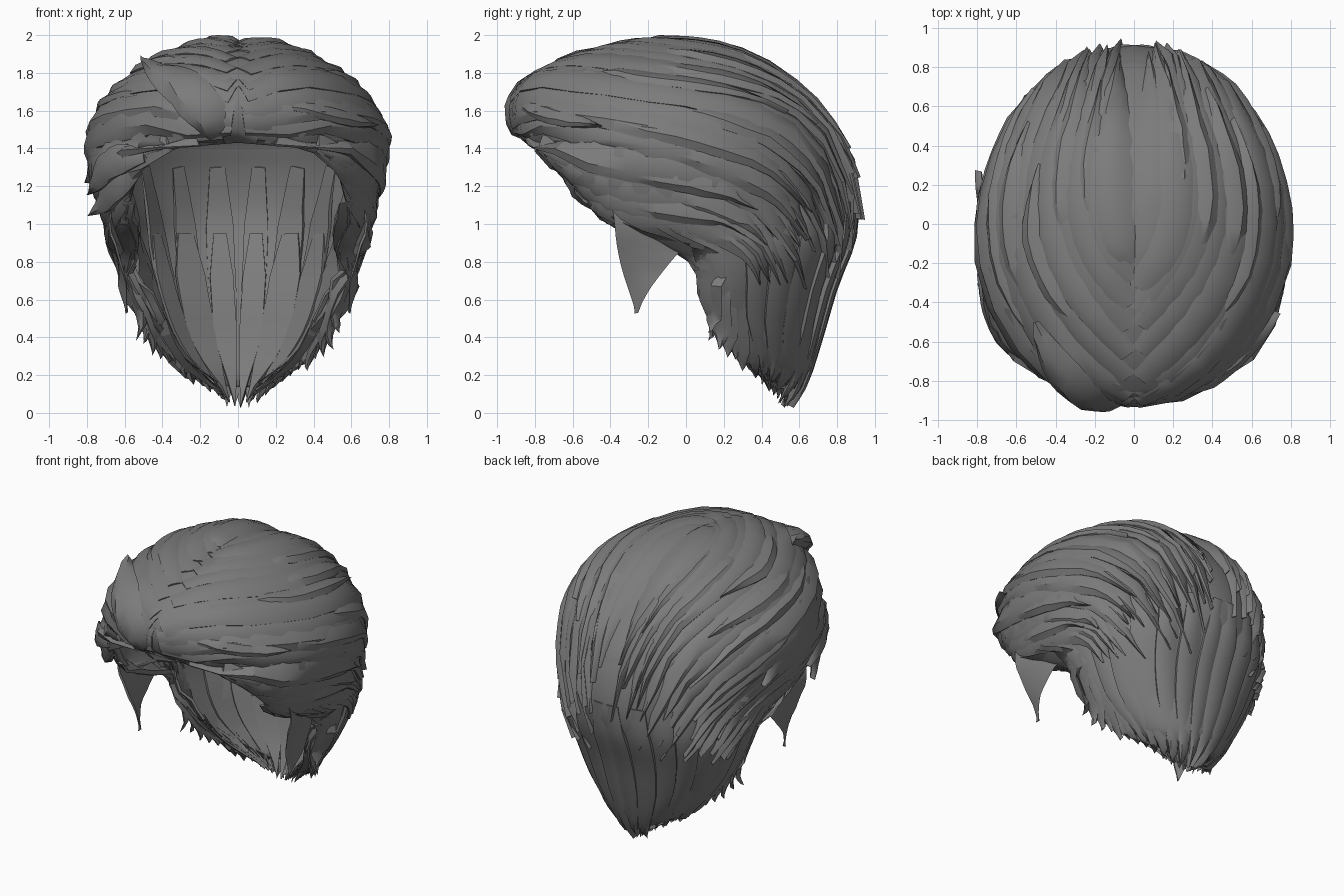
import bpy, bmesh, math, random
from mathutils import Vector
from mathutils.bvhtree import BVHTree

if "Cube" in bpy.data.objects:
    bpy.data.objects.remove(bpy.data.objects["Cube"])

random.seed(11)
grey = bpy.data.materials.new("dark_grey_hair")
grey.diffuse_color = (0.2, 0.2, 0.2, 1)
grey.use_nodes = True
grey.node_tree.nodes["Principled BSDF"].inputs["Base Color"].default_value = grey.diffuse_color

# Horizontal sections: z, front edge x, front edge y, half width, y of widest point, back y
ROWS = [
    (1.967, 0, -.15, .05, -.05, .06), (1.935, 0, -.45, .22, -.1, .2), (1.87, 0, -.67, .40, -.1, .37),
    (1.78, 0, -.85, .54, -.1, .51), (1.69, 0, -.92, .64, -.1, .61), (1.6, 0, -.935, .72, -.1, .70),
    (1.5, 0, -.915, .765, -.1, .77), (1.43, 0, -.85, .77, -.08, .82), (1.405, .3, -.81, .77, -.08, .83),
    (1.36, .45, -.75, .765, -.06, .85), (1.3, .52, -.68, .755, -.05, .875), (1.2, .55, -.58, .73, 0, .90),
    (1.1, .58, -.5, .7, 0, .915), (1.0, .58, -.42, .67, .05, .91), (.9, .61, .08, .65, .25, .87),
    (.75, .59, .12, .61, .25, .81), (.6, .53, .15, .55, .25, .755), (.4, .42, .24, .44, .32, .715),
    (.25, .29, .38, .31, .43, .675), (.13, .12, .50, .13, .53, .61)]


def section(row, u):
    """Point on a section, u = 0 at the front edge, 1 at the back middle."""
    z, xe, ye, w, ym, yb = row
    if u < .5:
        t = u * math.pi
        return Vector((xe + (w - xe) * math.sin(t), ym - (ym - ye) * math.cos(t), z))
    t = (u - .5) * math.pi
    return Vector((w * math.cos(t), ym + (yb - ym) * math.sin(t), z))


def at_height(z, u):
    for a, b in zip(ROWS, ROWS[1:]):
        if b[0] <= z <= a[0]:
            f = (a[0] - z) / (a[0] - b[0])
            return section(a, u).lerp(section(b, u), f)
    p = section(ROWS[-1], u)
    return Vector((p.x * .8, p.y - .03, z))


def finish(bm, name, angle=35):
    bmesh.ops.recalc_face_normals(bm, faces=bm.faces)
    me = bpy.data.meshes.new(name)
    bm.to_mesh(me)
    bm.free()
    me.materials.append(grey)
    ob = bpy.data.objects.new(name, me)
    bpy.context.collection.objects.link(ob)
    bpy.context.view_layer.objects.active = ob
    ob.select_set(True)
    bpy.ops.object.shade_smooth_by_angle(angle=math.radians(angle))
    ob.select_set(False)
    return ob


# Hollow under-layer, open at the face and neck
N = 16
bm = bmesh.new()
grid = []
for row in ROWS:
    right = [section(row, i / N) for i in range(N + 1)]
    left = [Vector((-p.x, p.y, p.z)) for p in reversed(right[:-1])]
    grid.append([bm.verts.new(p) for p in right + left])
for a, b in zip(grid, grid[1:]):
    for i in range(2 * N):
        bm.faces.new((a[i], a[i + 1], b[i + 1], b[i]))
bm.faces.new(grid[0][:-1])
bmesh.ops.remove_doubles(bm, verts=bm.verts, dist=.0005)
bmesh.ops.recalc_face_normals(bm, faces=bm.faces)
tree = BVHTree.FromBMesh(bm)
shell = finish(bm, "under_layer")
mod = shell.modifiers.new("thickness", 'SOLIDIFY')
mod.thickness = .04
mod.offset = -1


def nearest(p):
    q, n, _, _ = tree.find_nearest(p)
    if n.dot(p - Vector((0, .1, min(p.z, 1.2)))) < 0:
        n = -n
    return q, n


def spline(pts, t):
    """Catmull-Rom point, t from 0 to 1."""
    f = min(t, .9999) * (len(pts) - 1)
    i = int(f)
    f -= i
    b, c = pts[i], pts[i + 1]
    a = pts[i - 1] if i else b * 2 - c
    d = pts[i + 2] if i + 2 < len(pts) else c * 2 - b
    return .5 * (2 * b + (c - a) * f + (2 * a - 5 * b + 4 * c - d) * f * f + (3 * b - a - 3 * c + d) * f ** 3)


# Lock section: a stepped edge on one side so that locks overlap like shingles
PROFILE = [(-1, -.6), (-1, .6), (-.5, 1), (.3, .6), (1, -.4)]


def taper(t):
    return (.55 + .45 * min(1, t / .25)) * (1 if t < .55 else max(.03, 1 - ((t - .55) / .45) ** 1.3))


def lock(bm, pts, width, thick, side=1, free=False, lift=0, rings=13, shape=taper):
    pts = [Vector(p) for p in pts]
    last = None
    for k in range(rings):
        t = k / (rings - 1)
        p = spline(pts, t)
        tangent = (spline(pts, min(1, t + .04)) - spline(pts, max(0, t - .04))).normalized()
        n = nearest(p)[1]
        across = n.cross(tangent).normalized() * side
        swell = min(1, .3 + t * 5) * (1 if t < .8 else 1.8 - t)
        ring = []
        for a, h in PROFILE:
            v = p + across * (a * width * shape(t))
            m = n
            if not free:
                v, m = nearest(v)
            ring.append(bm.verts.new(v + m * (h * thick * swell + lift * t)))
        if last:
            for i in range(5):
                j = (i + 1) % 5
                bm.faces.new((last[i], last[j], ring[j], ring[i]))
        else:
            bm.faces.new(ring)
        last = ring
    bm.faces.new(last)


# Flow of the swept hair from the lower side edge up to the crown
KEYS = [
    [(.62, -.56, 1.16), (.7, -.3, 1.07), (.72, 0, 1.03), (.71, .2, .98), (.68, .35, .85), (.62, .42, .62)],
    [(.45, -.78, 1.4), (.72, -.45, 1.24), (.78, -.1, 1.18), (.76, .2, 1.12), (.68, .42, .95), (.58, .56, .66)],
    [(.04, -.92, 1.47), (.56, -.7, 1.52), (.77, -.2, 1.42), (.75, .2, 1.32), (.63, .53, 1.1), (.45, .75, .66)],
    [(.02, -.94, 1.62), (.43, -.73, 1.72), (.66, -.25, 1.64), (.66, .2, 1.54), (.5, .62, 1.3), (.3, .88, .7)],
    [(.02, -.84, 1.79), (.3, -.55, 1.87), (.5, -.15, 1.8), (.48, .25, 1.71), (.35, .62, 1.47), (.18, .93, .76)],
    [(.02, -.5, 1.94), (.16, -.25, 1.95), (.27, 0, 1.92), (.26, .3, 1.82), (.2, .62, 1.59), (.1, .9, .9)],
    [(.02, -.2, 1.98), (.06, -.1, 1.98), (.09, .05, 1.96), (.09, .3, 1.86), (.08, .6, 1.65), (.04, .88, 1.1)]]


def flow(s, side):
    i = min(int(s), len(KEYS) - 2)
    pts = [Vector(a).lerp(Vector(b), s - i) for a, b in zip(KEYS[i], KEYS[i + 1])]
    return [Vector((p.x * side, p.y, p.z)) for p in pts]


for side, label in ((1, "right"), (-1, "left")):
    # Long swept locks of uneven length
    bm = bmesh.new()
    for k in range(17):
        s = min(6, max(0, k * 6 / 16 + random.uniform(-.08, .08)))
        pts = flow(s, side)
        pts[-1] = pts[-2].lerp(pts[-1], random.uniform(.45, 1.1))
        lock(bm, pts, random.uniform(.1, .13), random.uniform(.022, .046), side, lift=.016)
    # Shorter overlapping locks with loose tips
    for k in range(10):
        full = flow(.3 + k * .56 + random.uniform(-.1, .1), side)
        a = random.uniform(.15, .5)
        b = min(.95, a + random.uniform(.4, .6))
        pts = [nearest(spline(full, a + (b - a) * i / 4))[0] for i in range(5)]
        lock(bm, pts, random.uniform(.07, .1), .044, side, lift=.02, rings=10)
    finish(bm, "swept_locks_" + label)

    # Hanging nape locks with pointed ends
    bm = bmesh.new()
    for k in range(13):
        u = .03 + k * .079
        tip = Vector((.55 * (1 - u), .1 + .46 * u ** .75, .42 - .41 * u ** .8 + random.uniform(-.01, .04)))
        pts = [at_height(1.12 + (tip.z - 1.12) * i / 5, u).lerp(tip, (i / 5) ** 4) for i in range(6)]
        for p in pts:
            p.x *= side
        lock(bm, pts, random.uniform(.075, .1), random.uniform(.02, .034), side, free=True)
    # Inner nape locks in two layers, lying against the inside
    for top, inset in ((1.3, .05), (.95, .07)):
        for k in range(6):
            pts = [at_height(top + (.14 - .02 * k - top) * i / 5, .45 + k * .1) for i in range(6)]
            pts = [Vector((p.x * side * .92, p.y - inset, p.z)) for p in pts]
            lock(bm, pts, random.uniform(.06, .09), .015, side, free=True)
    finish(bm, "nape_locks_" + label)

    # Pointed sideburn
    bm = bmesh.new()
    lock(bm, [(.63 * side, -.15, 1.04), (.64 * side, -.2, .9), (.62 * side, -.24, .72), (.59 * side, -.26, .53)],
         .27, .018, side, free=True, shape=lambda t: max(.02, 1 - t))
    finish(bm, "sideburn_" + label)

# Forelock rising out of the fringe
bm = bmesh.new()
lock(bm, [(-.1, -.9, 1.45), (-.17, -.92, 1.6), (-.3, -.82, 1.74), (-.42, -.66, 1.82), (-.5, -.5, 1.87)],
     .11, .045, -1, lift=.09)
finish(bm, "forelock")

# Loose tufts at the temples
bm = bmesh.new()
for pts in ([(-.5, -.74, 1.37), (-.66, -.62, 1.33), (-.75, -.45, 1.24), (-.78, -.25, 1.16)],
            [(-.55, -.66, 1.28), (-.66, -.56, 1.2), (-.72, -.42, 1.12), (-.78, -.3, 1.05)],
            [(-.74, -.2, 1.3), (-.765, -.05, 1.3), (-.775, .1, 1.28), (-.79, .27, 1.22)]):
    lock(bm, pts, .08, .03, -1, free=True)
lock(bm, [(.3, -.88, 1.64), (.5, -.75, 1.6), (.64, -.6, 1.56), (.73, -.45, 1.52)], .06, .035, 1, lift=.035)
finish(bm, "loose_tufts")
